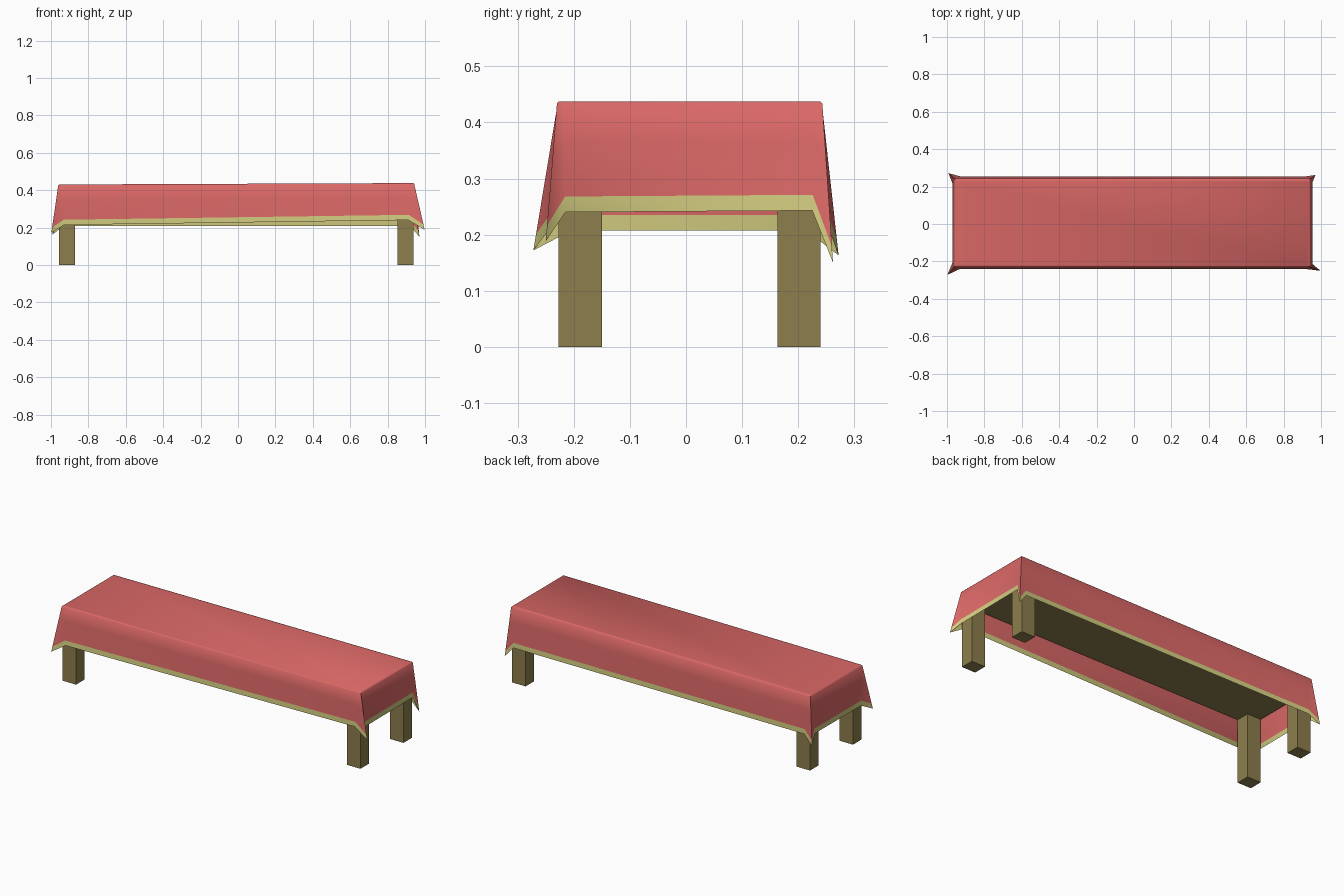
import bpy, bmesh
from mathutils import Vector

if "Cube" in bpy.data.objects:
    bpy.data.objects.remove(bpy.data.objects["Cube"])


def material(name, rgb):
    m = bpy.data.materials.new(name)
    m.diffuse_color = (*rgb, 1)
    m.use_nodes = True
    m.node_tree.nodes["Principled BSDF"].inputs["Base Color"].default_value = m.diffuse_color
    return m


WOOD = material("wood", (0.27, 0.21, 0.075))
RED = material("red_cloth", (0.71, 0.14, 0.135))
TRIM = material("yellow_trim", (0.64, 0.60, 0.21))


def box(name, lo, hi):
    lo, hi = Vector(lo), Vector(hi)
    bpy.ops.mesh.primitive_cube_add(size=1, location=(lo + hi) / 2)
    ob = bpy.context.object
    ob.name = name
    ob.scale = hi - lo
    bpy.ops.object.transform_apply(location=False, rotation=False, scale=True)
    ob.data.materials.append(WOOD)
    return ob


# Wooden table: slab and four legs
X0, X1, Y0, Y1 = -0.957, 0.938, -0.227, 0.24
UNDER = 0.365
box("table_top", (X0, Y0, UNDER), (X1, Y1, 0.426))
LEG_X, LEG_Y = 0.086, 0.077
for side, lx in (("left", X0), ("right", X1 - LEG_X)):
    for end, ly in (("front", Y0), ("back", Y1 - LEG_Y)):
        box(f"{end}_{side}_leg", (lx, ly, 0), (lx + LEG_X, ly + LEG_Y, UNDER))

# Tablecloth: per corner (counter-clockwise) the hem just before, at and after the flared tip
HEM = [
    (-0.970, -0.205, 0.207), (-0.998, -0.272, 0.172), (-0.930, -0.240, 0.214),
    (0.910, -0.240, 0.240), (0.998, -0.250, 0.188), (0.955, -0.215, 0.240),
    (0.955, 0.225, 0.243), (0.970, 0.262, 0.150), (0.920, 0.255, 0.209),
    (-0.930, 0.255, 0.209), (-0.992, 0.272, 0.163), (-0.970, 0.215, 0.207),
]
CORNERS = [(-1, -1), (1, -1), (1, 1), (-1, 1)]
TRIM_H, ROUND = 0.028, 0.004


def top_point(i, inset, drop):
    sx, sy = CORNERS[i // 3]
    x = (X1 + 0.004 if sx > 0 else X0 - 0.004) - sx * inset
    y = (Y1 + 0.003 if sy > 0 else Y0 - 0.003) - sy * inset
    # folds fan out from the top corner
    along_x = (i % 3 == 2) == (i // 3 in (0, 2))
    if i % 3 != 1:
        if along_x:
            x -= sx * 0.012
        else:
            y -= sy * 0.012
    return Vector((x, y, 0.434 + 0.004 * x - drop))


bm = bmesh.new()
rings = [[bm.verts.new(top_point(i, ROUND, 0)) for i in range(12)]]
edge = [top_point(i, 0, ROUND) for i in range(12)]
rings.append([bm.verts.new(p) for p in edge])
for level in (0.35, 0.7, "trim", 1.0):
    ring = []
    for p, h in zip(edge, HEM):
        t = 1 - TRIM_H / (p.z - h[2]) if level == "trim" else level
        ring.append(bm.verts.new(p.lerp(Vector(h), t)))
    rings.append(ring)
bm.faces.new(rings[0])
for k, (a, b) in enumerate(zip(rings, rings[1:])):
    for i in range(12):
        j = (i + 1) % 12
        f = bm.faces.new((a[i], b[i], b[j], a[j]))
        f.material_index = int(k == len(rings) - 2)
bm.normal_update()
me = bpy.data.meshes.new("tablecloth")
bm.to_mesh(me)
bm.free()
me.materials.append(RED)
me.materials.append(TRIM)
cloth = bpy.data.objects.new("tablecloth", me)
bpy.context.collection.objects.link(cloth)
bpy.ops.object.select_all(action='DESELECT')
cloth.select_set(True)
bpy.context.view_layer.objects.active = cloth
bpy.ops.object.shade_smooth_by_angle(angle=1.0)
